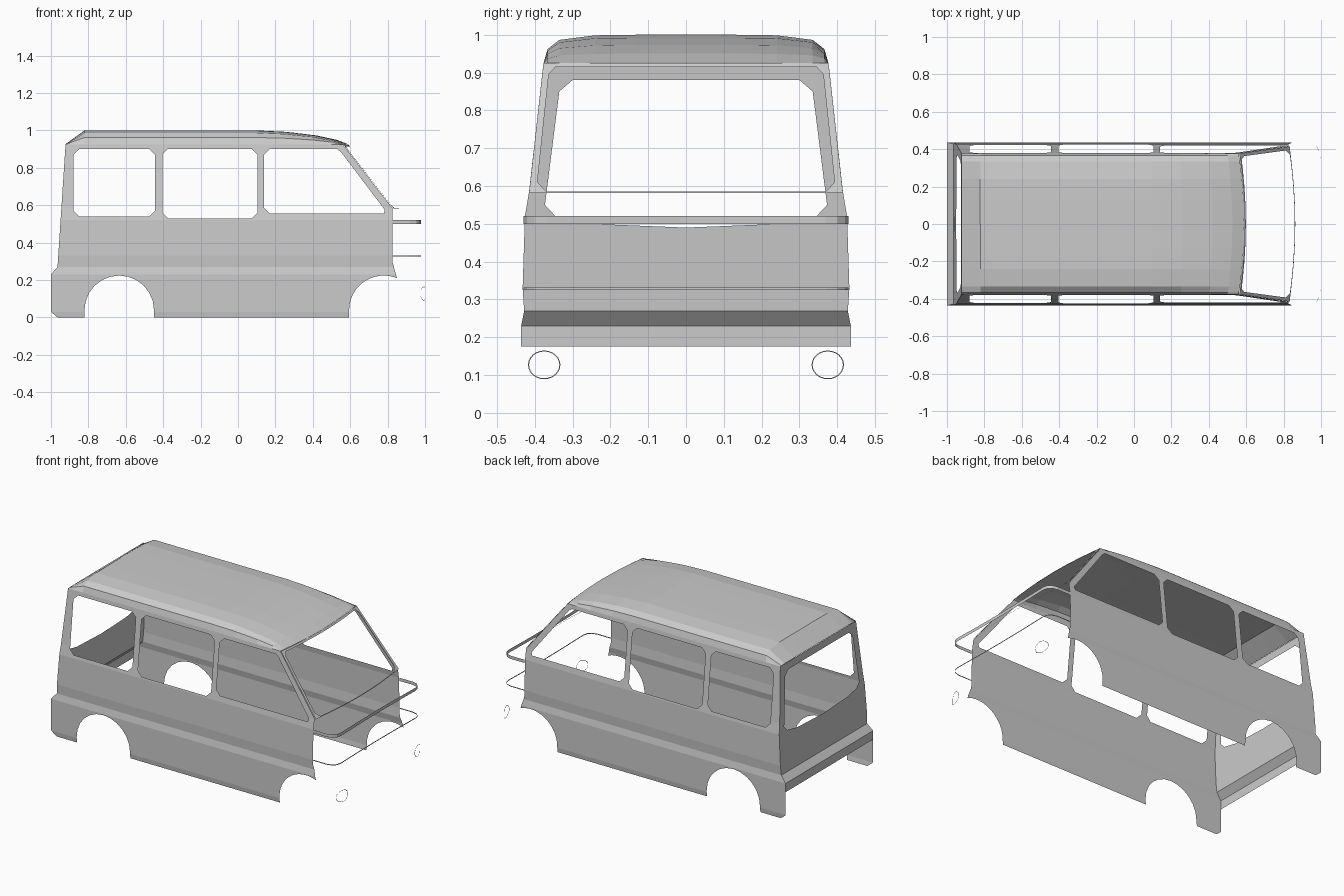
import bpy, bmesh, math
from mathutils import Vector

if "Cube" in bpy.data.objects:
    bpy.data.objects.remove(bpy.data.objects["Cube"])

grey = bpy.data.materials.new("body_grey")
grey.use_nodes = True
grey.diffuse_color = (0.6, 0.6, 0.6, 1)
grey.node_tree.nodes["Principled BSDF"].inputs["Base Color"].default_value = (0.6, 0.6, 0.6, 1)


def lerp(table, t):
    """Piecewise linear lookup in (key, value) pairs."""
    for (a, u), (b, v) in zip(table, table[1:]):
        if t <= b:
            return u + (v - u) * max(0, (t - a) / (b - a))
    return table[-1][1]


# Half width of the body and rear wall position, both by height
WIDTH = [(0, .431), (.03, .435), (.23, .436), (.27, .428), (.33, .432),
         (.52, .426), (.585, .415), (.925, .377)]
REAR = [(.175, -1), (.23, -1), (.27, -.965), (.925, -.922)]


def half_width(z):
    return lerp(WIDTH, z)


def finish(bm, name, outward):
    """Turn the mesh into an object with its faces toward one direction."""
    bm.normal_update()
    total = sum((f.normal * f.calc_area() for f in bm.faces), Vector())
    if total.dot(Vector(outward)) < 0:
        bmesh.ops.reverse_faces(bm, faces=bm.faces[:])
    mesh = bpy.data.meshes.new(name)
    bm.to_mesh(mesh)
    bm.free()
    mesh.materials.append(grey)
    obj = bpy.data.objects.new(name, mesh)
    bpy.context.collection.objects.link(obj)
    return obj


def panel(name, loops, place, outward, z_cuts=(), u_cuts=()):
    """Sheet from an outline with holes, creased at cuts, bent by place(u, z)."""
    bm = bmesh.new()
    for loop in loops:
        verts = [bm.verts.new((u, 0, z)) for u, z in loop]
        for a, b in zip(verts, verts[1:] + verts[:1]):
            bm.edges.new((a, b))
    bmesh.ops.triangle_fill(bm, edges=bm.edges[:], use_beauty=True, normal=(0, -1, 0))
    cuts = [((0, 0, z), (0, 0, 1)) for z in z_cuts] + [((u, 0, 0), (1, 0, 0)) for u in u_cuts]
    for co, no in cuts:
        bmesh.ops.bisect_plane(bm, geom=bm.verts[:] + bm.edges[:] + bm.faces[:],
                               plane_co=co, plane_no=no, dist=1e-5)
    for v in bm.verts:
        v.co = place(v.co.x, v.co.z)
    return finish(bm, name, outward)


def grid(name, rows, outward):
    """Sheet of quads between rows of points."""
    bm = bmesh.new()
    made = [[bm.verts.new(p) for p in row] for row in rows]
    for r, s in zip(made, made[1:]):
        for i in range(len(r) - 1):
            bm.faces.new((r[i], r[i + 1], s[i + 1], s[i]))
    return finish(bm, name, outward)


def chamfered(x0, x1, z0, z1, c=.03):
    return [(x0 + c, z0), (x1 - c, z0), (x1, z0 + c), (x1, z1 - c),
            (x1 - c, z1), (x0 + c, z1), (x0, z1 - c), (x0, z0 + c)]


def arch(cx, start, end, r=.186, n=12):
    return [(cx + r * math.cos(math.radians(start + (end - start) * i / n)),
             .038 + r * math.sin(math.radians(start + (end - start) * i / n)))
            for i in range(n + 1)]


def mirrored(half):
    """Complete a symmetric outline from its +u half."""
    return half + [(-u, z) for u, z in reversed(half) if u > 0]


# Side walls with wheel arches and three windows each
side_outline = ([(-1, .03), (-.965, 0), (-.821, 0)] + arch(-.635, 180, 0) + [(-.449, 0), (.594, 0)]
                + arch(.78, 180, 68) + [(.825, .3), (.825, .585), (.56, .925),
                                        (-.922, .925), (-.965, .27), (-1, .23)])
front_window = [(.17, .555), (.78, .555), (.785, .575), (.55, .885),
                (.53, .9), (.17, .9), (.14, .87), (.14, .585)]
side_windows = [chamfered(-.88, -.445, .54, .9), chamfered(-.405, .105, .53, .9), front_window]
creases = [z for z, w in WIDTH[1:-1]]
for side, label in ((1, "left"), (-1, "right")):
    panel(label + "_side", [side_outline] + side_windows,
          lambda x, z: (x, side * half_width(z), z), (0, side, 0), creases)
    # Door handle plates
    for i, x in enumerate((-.03, .18)):
        panel(f"{label}_handle_{i + 1}", [chamfered(x, x + .1, .435, .492, .012)],
              lambda x, z: (x, side * (half_width(z) + .003), z), (0, side, 0))

# Rear wall with bumper step and sagging window
levels = [.175, .23, .27, .33, .52, .585, .925]
rear_outline = mirrored([(half_width(z), z) for z in levels])
rear_window = mirrored([(0, .49), (.25, .5), (.345, .52), (.373, .55), (.335, .85), (.3, .88)])
panel("rear_wall", [rear_outline, rear_window],
      lambda y, z: (lerp(REAR, z), y, z), (-1, 0, 0), [.23, .27, .33])
panel("rear_handle", [chamfered(-.04, .04, .37, .41, .01)],
      lambda y, z: (lerp(REAR, z) - .004, y, z), (-1, 0, 0))


# Windscreen frame, bowed forward
def screen(y, z):
    x = .83 + (z - .585) / .34 * -.27
    return (x + .03 * max(0, 1 - (y / .4) ** 2), y, z)


screen_outline = mirrored([(.415, .582), (.377, .925)])
screen_hole = mirrored([(.37, .586), (.393, .61), (.363, .895), (.345, .915)])
panel("windscreen_frame", [screen_outline, screen_hole], screen, (1, 0, 0),
      u_cuts=[-.3, -.2, -.1, 0, .1, .2, .3])

# Roof: one cross-section scaled along the length
section = [(0, 1), (.13, 1), (.24, .98), (.335, .82), (.366, .5), (.377, 0)]
section = [(-y, h) for y, h in reversed(section[1:])] + section
stations = [(-.922, .927), (-.82, 1), (.1, 1), (.25, .992), (.4, .973), (.5, .95), (.56, .926)]
rows = []
for x, top in stations:
    bow = .03 * max(0, (x - .1) / .46)
    rows.append([(x + bow * (1 - (y / .377) ** 2), y, .924 + (top - .924) * h)
                 for y, h in section])
grid("roof", rows, (0, 0, 1))
grid("roof_seam", [[(x, y, 1.002) for y in (0, .24)] for x in (-.823, -.818)], (0, 0, 1))

# Nose bands that wrap around the open front
nose = [(.825, .43), (.92, .43), (.955, .42), (.972, .4), (.978, .37), (.974, .2), (.972, 0)]
nose = nose + [(x, -y) for x, y in reversed(nose[:-1])]
for name, low, high in (("upper_nose_band", .5, .52), ("lower_nose_band", .325, .331)):
    grid(name, [[(x, y, z) for x, y in nose] for z in (low, high)], (1, 0, 0))

# Headlight rims, swept back at the outer edge
for side, label in ((1, "left"), (-1, "right")):
    rim = []
    for r in (1, .93):
        ring = []
        for i in range(25):
            a = math.tau * i / 24
            t = (1 + math.cos(a)) / 2
            ring.append((1 - .025 * t * t, side * (.375 + .043 * r * math.cos(a)),
                         .127 + .038 * r * math.sin(a)))
        rim.append(ring)
    grid(label + "_headlight_rim", rim, (1, 0, 0))
